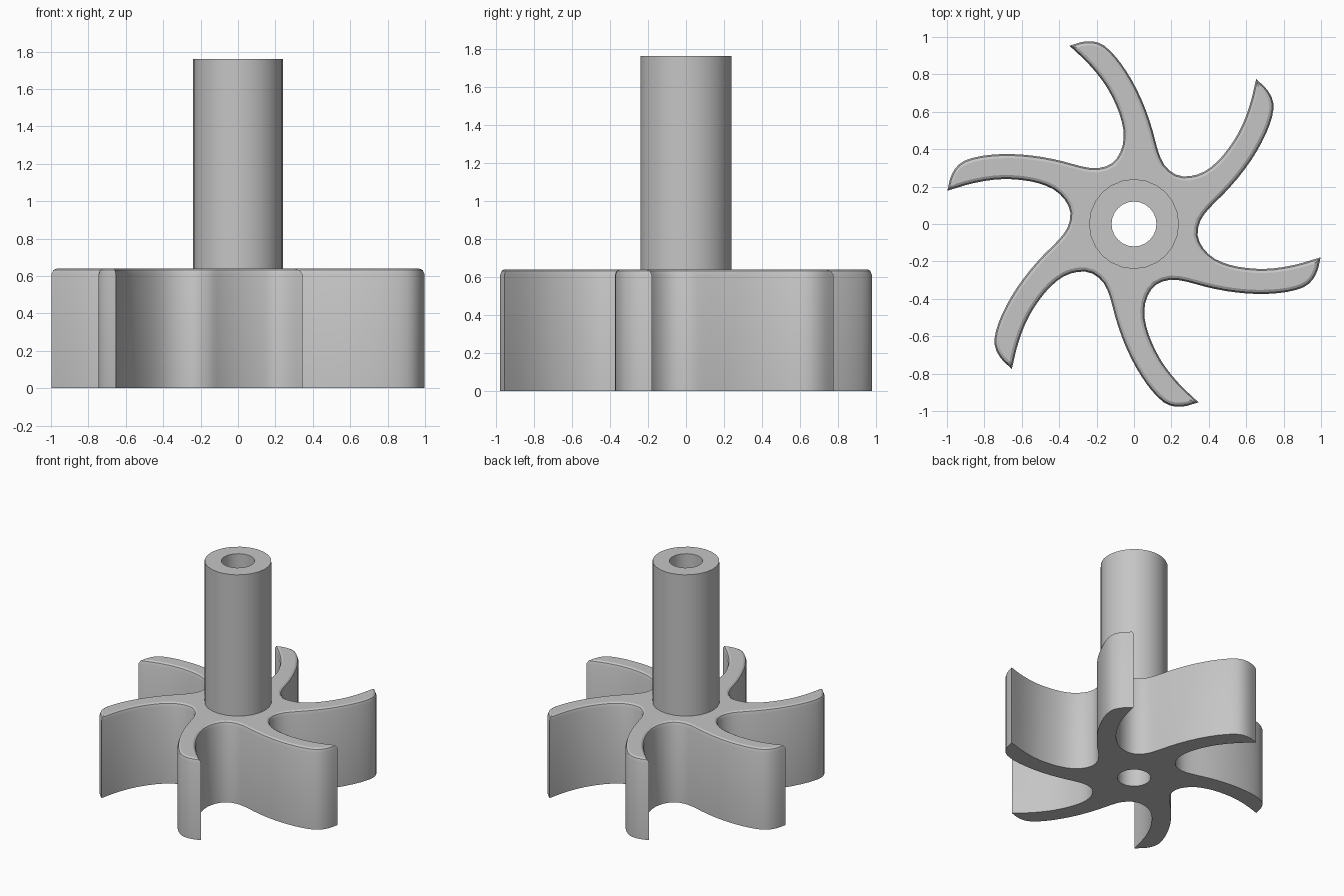
import bpy, bmesh, math
from mathutils import Vector, Matrix

if "Cube" in bpy.data.objects:
    bpy.data.objects.remove(bpy.data.objects["Cube"])

BLADES = 6
SIDES = 24
BORE, SHAFT = 0.12, 0.24
DECK, TOP = 0.64, 1.76

grey = bpy.data.materials.new("plain grey")
grey.diffuse_color = (0.56, 0.56, 0.56, 1)
grey.use_nodes = True
grey.node_tree.nodes["Principled BSDF"].inputs["Base Color"].default_value = grey.diffuse_color

# One blade outline, from the valley out along the hollow side and back
TIP = 8
BLADE = [(0.34, -0.06), (0.37, -0.13), (0.43, -0.185), (0.51, -0.218),
         (0.60, -0.235), (0.70, -0.24), (0.80, -0.23), (0.90, -0.208),
         (0.998, -0.178), (0.984, -0.24), (0.956, -0.297), (0.907, -0.338),
         (0.82, -0.363), (0.72, -0.373), (0.61, -0.372), (0.49, -0.358),
         (0.38, -0.335), (0.28, -0.308), (0.195, -0.298)]


def outline():
    """All blades in one closed loop, with smooth midpoints added."""
    pts = []
    for k in range(BLADES):
        turn = Matrix.Rotation(-k * math.tau / BLADES, 2)
        pts += [turn @ Vector(p) for p in BLADE]
    n, per, out = len(pts), len(BLADE), []
    for i in range(n):
        a, b = pts[i], pts[(i + 1) % n]
        mid = (a + b) / 2
        if i % per not in (TIP - 1, TIP):
            mid = (9 * (a + b) - pts[i - 1] - pts[(i + 2) % n]) / 16
        out += [a, mid]
    return out


def inset(pts, d):
    """Move a clockwise loop inward by d with mitred corners."""
    out = []
    for i, p in enumerate(pts):
        e1 = (p - pts[i - 1]).normalized()
        e2 = (pts[(i + 1) % len(pts)] - p).normalized()
        n1, n2 = Vector((e1.y, -e1.x)), Vector((e2.y, -e2.x))
        out.append(p + (n1 + n2) * d / (1 + n1.dot(n2)))
    return out


def circle(r):
    return [Vector((r * math.cos(a), r * math.sin(a)))
            for a in (i * math.tau / SIDES for i in range(SIDES))]


def add_ring(bm, pts, z):
    return [bm.verts.new((p.x, p.y, z)) for p in pts]


def bridge(bm, a, b):
    for i in range(len(a)):
        j = (i + 1) % len(a)
        bm.faces.new((a[i], a[j], b[j], b[i]))


def fill(bm, outer, hole):
    """Flat face between an outline and a round hole."""
    edges = []
    for ring in (outer, hole):
        for i, v in enumerate(ring):
            w = ring[(i + 1) % len(ring)]
            edges.append(bm.edges.get((v, w)) or bm.edges.new((v, w)))
    bmesh.ops.triangle_fill(bm, use_beauty=True, edges=edges)


def finish(bm, name):
    bmesh.ops.recalc_face_normals(bm, faces=bm.faces[:])
    mesh = bpy.data.meshes.new(name)
    bm.to_mesh(mesh)
    bm.free()
    mesh.materials.append(grey)
    obj = bpy.data.objects.new(name, mesh)
    bpy.context.collection.objects.link(obj)
    bpy.ops.object.select_all(action='DESELECT')
    obj.select_set(True)
    bpy.context.view_layer.objects.active = obj
    bpy.ops.object.shade_smooth_by_angle(angle=math.radians(28))


# Bladed wheel with a softened upper rim
bm = bmesh.new()
base = outline()
rings = [add_ring(bm, inset(base, d), z)
         for z, d in ((0, 0), (0.61, 0), (0.632, 0.008), (DECK, 0.022))]
for a, b in zip(rings, rings[1:]):
    bridge(bm, a, b)
fill(bm, rings[0], add_ring(bm, circle(BORE), 0))
fill(bm, rings[-1], add_ring(bm, circle(SHAFT), DECK))
finish(bm, "bladed_wheel")

# Hollow shaft, with the bore running through the wheel
bm = bmesh.new()
rings = [add_ring(bm, circle(r), z)
         for r, z in ((BORE, 0), (BORE, TOP), (SHAFT, TOP), (SHAFT, DECK))]
for a, b in zip(rings, rings[1:]):
    bridge(bm, a, b)
finish(bm, "hollow_shaft")
